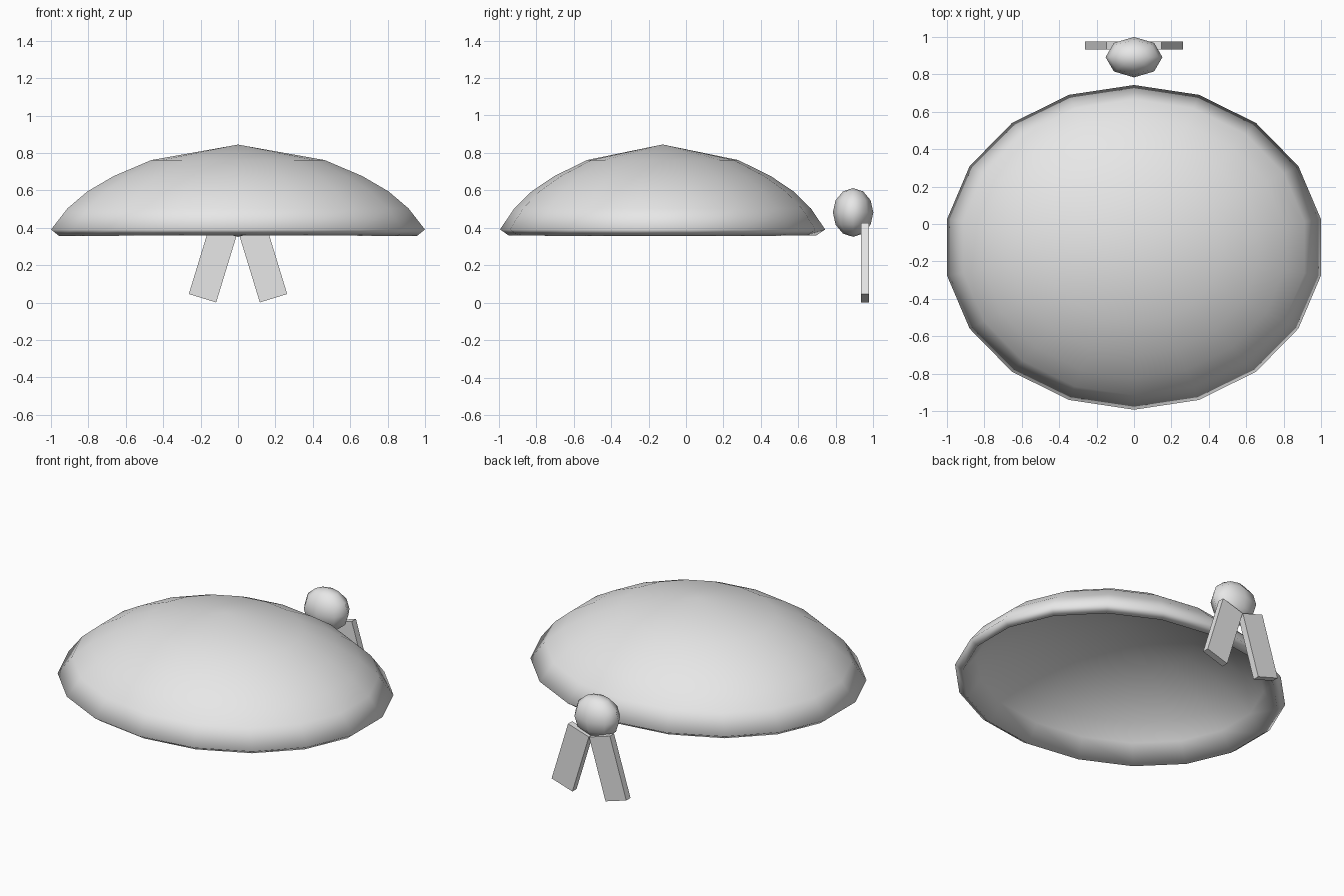
import bpy, bmesh
from math import sin, cos, pi, radians

if "Cube" in bpy.data.objects:
    bpy.data.objects.remove(bpy.data.objects["Cube"])

grey = bpy.data.materials.new("light_grey")
grey.diffuse_color = (0.8, 0.8, 0.8, 1)
grey.use_nodes = True
grey.node_tree.nodes["Principled BSDF"].inputs["Base Color"].default_value = grey.diffuse_color


def make_object(name, bm, smooth):
    bmesh.ops.recalc_face_normals(bm, faces=bm.faces)
    for f in bm.faces:
        f.smooth = smooth
    mesh = bpy.data.meshes.new(name)
    bm.to_mesh(mesh)
    bm.free()
    mesh.materials.append(grey)
    obj = bpy.data.objects.new(name, mesh)
    bpy.context.collection.objects.link(obj)
    return obj


# Canopy: shallow oval dome, 18 sides, open underneath
SIDES, RX, RY, CY = 18, 1.015, 0.868, -0.125
PROFILE = [(0.465, 0.762), (0.666, 0.676), (0.805, 0.595), (0.912, 0.504), (1.0, 0.391)]
bm = bmesh.new()
apex = bm.verts.new((0, CY, 0.845))
rings = []
for r, z in PROFILE:
    rings.append([bm.verts.new((RX * r * sin(2 * pi * i / SIDES),
                                CY + RY * r * cos(2 * pi * i / SIDES), z))
                  for i in range(SIDES)])
for i in range(SIDES):
    j = (i + 1) % SIDES
    bm.faces.new((apex, rings[0][j], rings[0][i]))
    for a, b in zip(rings, rings[1:]):
        bm.faces.new((a[i], a[j], b[j], b[i]))
bm.normal_update()
flip = apex.normal.z < 0
canopy = make_object("canopy", bm, True)
if canopy.data.polygons[0].normal.z < 0:
    canopy.data.flip_normals()
shell = canopy.modifiers.new("thickness", 'SOLIDIFY')
shell.thickness = 0.057
shell.offset = -1

# Knot: low-poly rounded ball behind the canopy
bm = bmesh.new()
bmesh.ops.create_uvsphere(bm, u_segments=8, v_segments=6, radius=1)
knot = make_object("knot", bm, True)
knot.scale = (0.152, 0.108, 0.13)
knot.location = (0, 0.892, 0.482)

# Ribbon tails: two flat slabs splayed out below the knot
for name, side in (("right_tail", 1), ("left_tail", -1)):
    bm = bmesh.new()
    bmesh.ops.create_cube(bm, size=1)
    tail = make_object(name, bm, False)
    tail.scale = (0.153, 0.042, 0.396)
    tail.rotation_euler = (0, radians(-17 * side), 0)
    tail.location = (0.132 * side, 0.955, 0.213)
